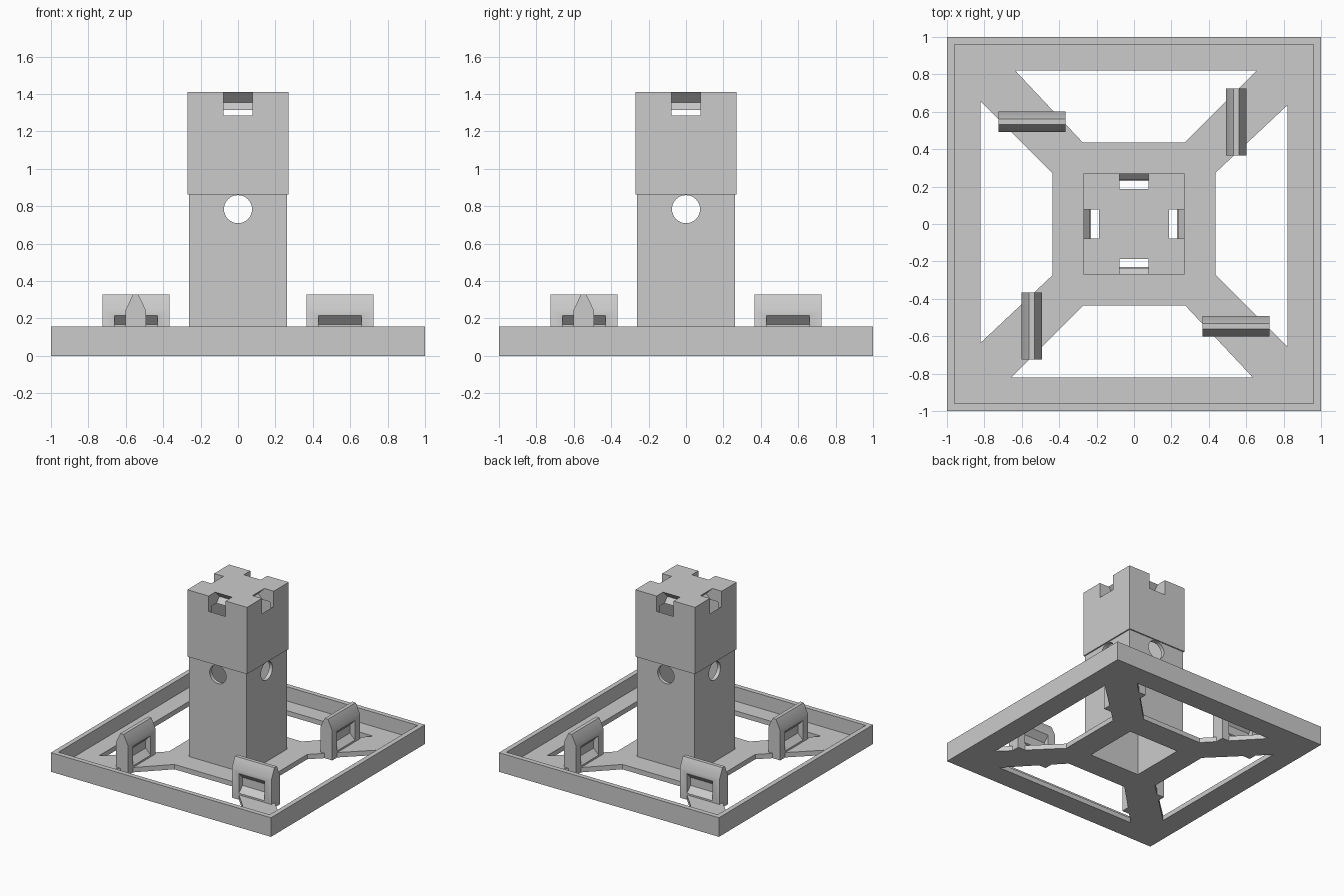
import bpy, bmesh, math
from mathutils import Matrix

if "Cube" in bpy.data.objects:
    bpy.data.objects.remove(bpy.data.objects["Cube"])

grey = bpy.data.materials.new("stone_grey")
grey.diffuse_color = (0.6, 0.6, 0.6, 1)
grey.use_nodes = True
grey.node_tree.nodes["Principled BSDF"].inputs["Base Color"].default_value = grey.diffuse_color


def prism(name, pts, start, end, mat=Matrix()):
    """Extrude a 2D outline along local z, then place it with a matrix."""
    bm = bmesh.new()
    face = bm.faces.new([bm.verts.new((x, y, start)) for x, y in pts])
    ext = bmesh.ops.extrude_face_region(bm, geom=[face])
    verts = [v for v in ext["geom"] if isinstance(v, bmesh.types.BMVert)]
    bmesh.ops.translate(bm, vec=(0, 0, end - start), verts=verts)
    bmesh.ops.transform(bm, matrix=mat, verts=bm.verts)
    bmesh.ops.recalc_face_normals(bm, faces=bm.faces)
    mesh = bpy.data.meshes.new(name)
    bm.to_mesh(mesh)
    bm.free()
    mesh.materials.append(grey)
    obj = bpy.data.objects.new(name, mesh)
    bpy.context.collection.objects.link(obj)
    return obj


def square(h):
    return [(-h, -h), (h, -h), (h, h), (-h, h)]


def cut(obj, cutters):
    """Subtract each cutter, remove it, and smooth the shallow edges."""
    bpy.ops.object.select_all(action="DESELECT")
    bpy.context.view_layer.objects.active = obj
    obj.select_set(True)
    for c in cutters:
        mod = obj.modifiers.new("cut", "BOOLEAN")
        mod.operation = "DIFFERENCE"
        mod.solver = "EXACT"
        mod.object = c
        bpy.ops.object.modifier_apply(modifier=mod.name)
        bpy.data.objects.remove(c)
    bpy.ops.object.shade_smooth_by_angle(angle=math.radians(30))


def turn(i):
    return Matrix.Rotation(i * math.pi / 2, 4, "Z")


# Outline (a, b) becomes (y, z), extruded along x
ALONG_X = Matrix(((0, 0, 1, 0), (1, 0, 0, 0), (0, 1, 0, 0), (0, 0, 0, 1)))

# Base tray: raised rim, four diagonal spokes, open centre
FLOOR = 0.04
base = prism("base_frame", square(1.0), 0, 0.157)
opening = [(-0.635, 0.82), (0.655, 0.82), (0.272, 0.437), (-0.275, 0.437)]
cut(base, [prism("pocket", square(0.96), FLOOR, 0.3),
           prism("centre_hole", square(0.23), -0.1, 0.3)]
    + [prism("opening", opening, -0.1, 0.3, turn(i)) for i in range(4)])

# Tower shaft: square tube with round windows on all sides
shaft = prism("tower_shaft", square(0.261), FLOOR, 0.863)
circle = [(0.075 * math.cos(t * math.tau / 48), 0.784 + 0.075 * math.sin(t * math.tau / 48))
          for t in range(48)]
cut(shaft, [prism("shaft_hollow", square(0.23), 0, 1)]
    + [prism("round_window", circle, -0.5, 0.5, turn(i) @ ALONG_X) for i in range(2)])

# Tower top: hollow block, each side notched by a square bar tilted 45 degrees
top = prism("tower_top", square(0.271), 0.863, 1.412)
notch = [(0.235, 1.25), (0.13, 1.355), (0.23, 1.455), (0.335, 1.35)]
cut(top, [prism("top_hollow", square(0.236), 0.8, 1.315)]
    + [prism("notch", notch, -0.077, 0.077, turn(i) @ ALONG_X) for i in range(4)])

# Clips on the spokes: gabled blocks with a deep groove in both long sides
gable = [(-0.054, 0), (0.054, 0), (0.054, 0.245), (0.015, 0.327), (-0.015, 0.327), (-0.054, 0.245)]
for i, label in enumerate(("front_right", "back_right", "back_left", "front_left")):
    place = turn(i) @ Matrix.Translation((0.545, -0.547, 0)) @ ALONG_X
    clip = prism("clip_" + label, gable, -0.18, 0.18, place)
    grooves = []
    for s in (-1, 1):
        vee = [(s * 0.064, 0.225), (s * 0.008, 0.167), (s * 0.008, 0.10), (s * 0.064, 0.044)]
        grooves.append(prism("groove", vee, -0.115, 0.115, place))
    cut(clip, grooves)
